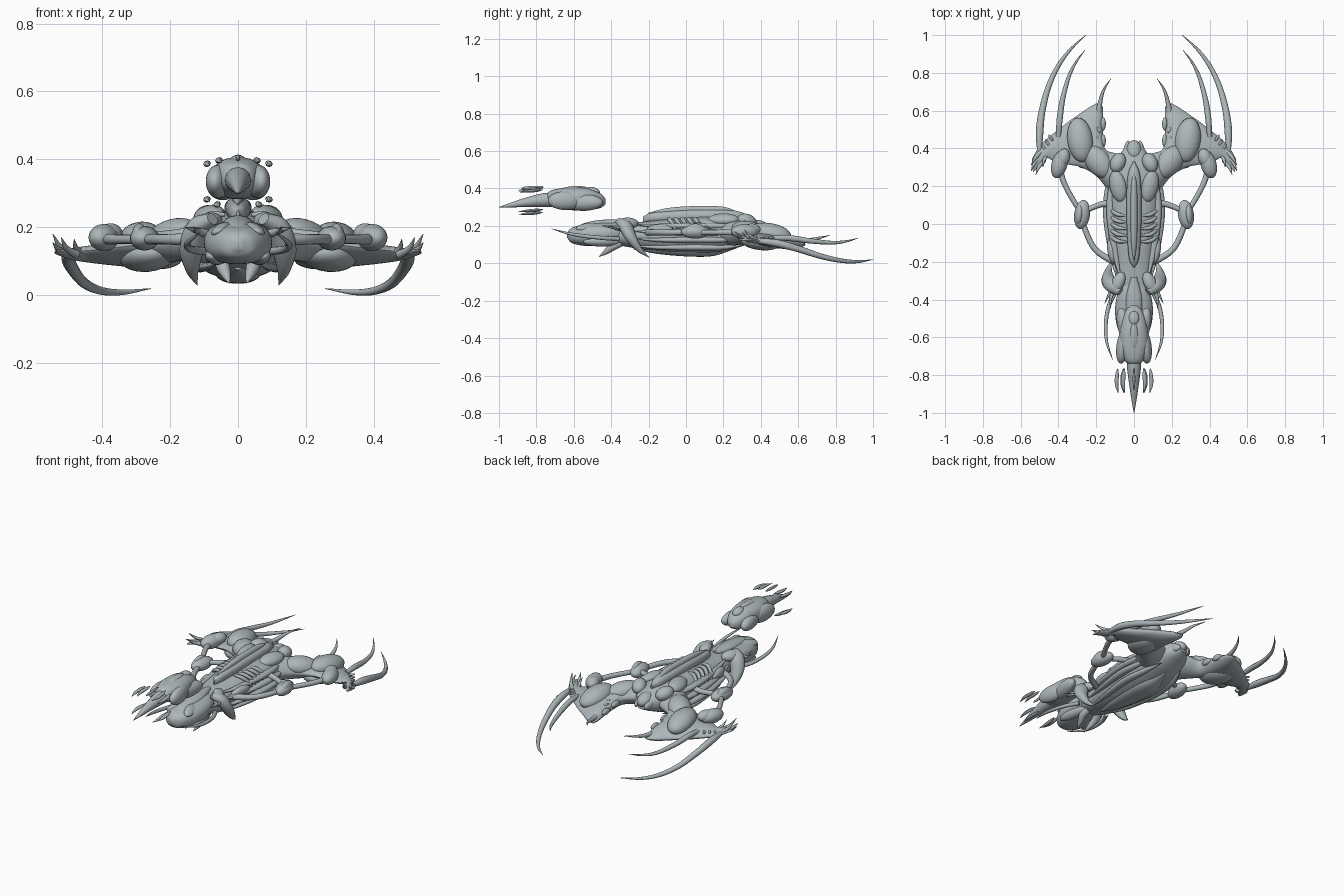
import bpy, bmesh, math
from mathutils import Vector, Euler

mat = bpy.data.materials.new("pale_grey_shell")
mat.diffuse_color = (0.42, 0.47, 0.49, 1)


def finish(name, bm, mirror):
    bmesh.ops.recalc_face_normals(bm, faces=bm.faces)
    me = bpy.data.meshes.new(name)
    bm.to_mesh(me)
    bm.free()
    me.materials.append(mat)
    ob = bpy.data.objects.new(name, me)
    bpy.context.collection.objects.link(ob)
    bpy.ops.object.select_all(action='DESELECT')
    ob.select_set(True)
    bpy.context.view_layer.objects.active = ob
    bpy.ops.object.shade_smooth_by_angle(angle=math.radians(50))
    if mirror:
        ob.modifiers.new("mirror", 'MIRROR').use_mirror_merge = False
    return ob


def spline(pts, n):
    """Catmull-Rom through tuples of any length"""
    P = [Vector(p) for p in pts]
    P = [P[0] * 2 - P[1]] + P + [P[-1] * 2 - P[-2]]
    out = []
    for i in range(1, len(P) - 2):
        a, b, c, d = P[i - 1:i + 3]
        for k in range(n):
            t = k / n
            out.append((b * 2 + (c - a) * t + (a * 2 - b * 5 + c * 4 - d) * t * t
                        + (b * 3 - a - c * 3 + d) * t ** 3) * 0.5)
    return out + [P[-2]]


def loft(name, rings, mirror=False):
    bm = bmesh.new()
    R = [[bm.verts.new(p) for p in r] for r in rings]
    n = len(R[0])
    for a, b in zip(R, R[1:]):
        for i in range(n):
            bm.faces.new((a[i], a[(i + 1) % n], b[(i + 1) % n], b[i]))
    bm.faces.new(R[0])
    bm.faces.new(R[-1])
    return finish(name, bm, mirror)


def sweep(name, pts, mirror=True, flat=1.0, seg=12, n=6):
    """Tapered horn or tube; pts are (x, y, z, radius), flat scales the height"""
    S = spline(pts, n)
    C = [Vector(s[:3]) for s in S]
    rings = []
    for i, s in enumerate(S):
        t = (C[min(i + 1, len(C) - 1)] - C[max(i - 1, 0)]).normalized()
        u = t.cross(Vector((0, 0, 1)))
        u = u.normalized() if u.length > 1e-3 else Vector((1, 0, 0))
        v = u.cross(t)
        r = max(s[3], 0.0008)
        rings.append([C[i] + u * r * math.cos(a) + v * r * flat * math.sin(a)
                      for a in (2 * math.pi * k / seg for k in range(seg))])
    return loft(name, rings, mirror)


def body(name, secs, n=6, seg=32, p=0.85):
    """Body along y; secs are (y, half width, bottom z, top z)"""
    rings = []
    for y, w, lo, hi in (list(s) for s in spline([s for s in secs], n)):
        w = max(w, 0.002)
        ring = []
        for k in range(seg):
            a = 2 * math.pi * k / seg
            c, s = math.cos(a), math.sin(a)
            ring.append((w * math.copysign(abs(c) ** p, c), y,
                         (lo + hi) / 2 + (hi - lo) / 2 * math.copysign(abs(s) ** p, s)))
        rings.append(ring)
    return loft(name, rings)


def egg(name, loc, size, rot=(0, 0, 0), mirror=True):
    """Ellipsoid with half sizes; rotation in degrees"""
    bm = bmesh.new()
    bmesh.ops.create_uvsphere(bm, u_segments=24, v_segments=14, radius=1)
    M = Euler([math.radians(a) for a in rot]).to_matrix()
    for v in bm.verts:
        v.co = Vector(loc) + M @ Vector((v.co.x * size[0], v.co.y * size[1], v.co.z * size[2]))
    return finish(name, bm, mirror)


# Main hull with head and tail
body("hull", [(-.42, .06, .12, .19), (-.35, .085, .095, .21), (-.2, .105, .07, .225),
              (0, .13, .05, .245), (.15, .14, .055, .25), (.28, .125, .085, .245),
              (.37, .075, .12, .225), (.43, .025, .15, .2)])
body("head", [(-.635, .012, .135, .165), (-.61, .055, .108, .19), (-.54, .09, .093, .21),
              (-.45, .1, .095, .218), (-.36, .085, .11, .22), (-.3, .05, .13, .21)])
body("head_crest", [(-.6, .006, .17, .19), (-.52, .035, .17, .222), (-.4, .045, .17, .235), (-.28, .015, .2, .23)])
body("keel", [(-.28, .01, .075, .1), (-.15, .05, .05, .12), (.02, .07, .036, .12),
              (.15, .06, .04, .12), (.27, .01, .08, .12)])
egg("tail_knob", (0, .39, .195), (.04, .055, .035), (-15, 0, 0), False)
egg("tail_spur", (.042, .385, .18), (.016, .06, .025), (-15, 0, 12))

# Nested dorsal ridge
body("dorsal_ridge", [(-.23, .004, .22, .25), (-.17, .028, .22, .272), (.05, .04, .22, .288),
                      (.25, .034, .22, .283), (.33, .005, .23, .26)])
body("dorsal_core", [(-.2, .003, .25, .27), (-.1, .015, .25, .295), (.05, .019, .25, .306),
                     (.2, .016, .25, .302), (.29, .003, .25, .27)])

# Ribs and side strakes
for i in range(5):
    y = -.08 + i * .035
    sweep("rib", [(.04, y - .015, .238, .006), (.085, y - .01, .235, .011),
                  (.12, y + .012, .205, .009), (.135, y + .03, .16, .003)], n=4, seg=8)
for i, (x, z) in enumerate([(.1, .2), (.118, .165), (.118, .125), (.09, .085)]):
    sweep("side_strake", [(x - .03, -.3, z + .01, .002), (x, -.15, z, .016), (x + .022, .05, z, .024),
                          (x + .012, .2, z, .02), (x - .02, .32, z + .015, .003)], flat=.7)

# Shoulder pads on the back
egg("upper_pad", (.085, .2, .235), (.045, .085, .03), (0, 18, -12))
egg("rear_pad", (.085, .325, .228), (.04, .055, .036), (-15, 12, 20))
egg("front_pad", (.085, -.31, .215), (.035, .06, .028), (0, 25, 25))
egg("flank_pad", (.115, -.14, .18), (.025, .07, .03), (0, 25, -8))

# Wings: leading and trailing points (x, y, z) and half thickness
wing = [(.06, .1, .16, .06, .36, .17, .075), (.13, .17, .16, .1, .375, .165, .065),
        (.2, .255, .155, .155, .4, .15, .052), (.28, .3, .15, .165, .5, .125, .045),
        (.35, .315, .142, .176, .64, .10, .04), (.41, .325, .135, .3, .575, .105, .032),
        (.465, .35, .13, .4, .5, .11, .024), (.5, .31, .128, .49, .425, .115, .015),
        (.535, .275, .13, .54, .345, .125, .005)]
rings = []
for s in spline(wing, 4):
    a, b, h = Vector(s[0:3]), Vector(s[3:6]), max(s[6], .002)
    ring = []
    for k in range(28):
        t = 2 * math.pi * k / 28
        p = (a + b) / 2 + (a - b) / 2 * math.cos(t)
        z = math.sin(t)
        p.z += h * math.copysign(abs(z) ** 1.3, z)
        ring.append(p)
    rings.append(ring)
loft("wing", rings, True)
egg("wing_dome", (.285, .445, .16), (.068, .12, .055), (-8, 0, -8))
egg("wing_underside_dome", (.27, .4, .115), (.08, .11, .045), (-6, 0, -15))
egg("wing_root_muscle", (.19, .33, .175), (.065, .1, .05), (-10, 10, -40))

# Oval studs on the wings
for i in range(3):
    egg("outer_stud", (.44 + .018 * i, .455 - .026 * i, .138 - .002 * i), (.007, .022, .006), (0, 10, -35))
    egg("inner_stud", (.19 + .008 * i, .5 - .035 * i, .152 + .009 * i), (.006, .022, .006), (-10, 0, -30))
for i in range(2):
    egg("wing_edge_bump", (.163, .53 - .09 * i, .13 + .012 * i), (.014, .035, .018))

# Spurs at the wing tips
for x, y, dx, dz in [(.5, .36, .045, .055), (.51, .33, .035, .03), (.49, .31, .03, .045), (.47, .35, .012, .04)]:
    sweep("tip_spur", [(x - .015, y + .03, .12, .013), (x + dx * .5, y - .01, .125 + dz * .3, .009),
                       (x + dx, y - .05, .125 + dz, .001)], seg=8)

# Long sweeping blades behind the wings
sweep("outer_blade", [(.5, .38, .12, .012), (.5, .48, .108, .02), (.488, .59, .08, .018), (.455, .72, .038, .015),
                      (.405, .83, .014, .012), (.34, .92, .009, .008), (.256, 1.0, .02, .001)])
sweep("inner_blade", [(.4, .46, .135, .012), (.394, .55, .135, .016), (.378, .66, .12, .014),
                      (.345, .78, .11, .01), (.305, .86, .118, .006), (.26, .92, .135, .001)])
sweep("wing_hook", [(.19, .57, .115, .016), (.18, .64, .12, .012), (.16, .71, .135, .007), (.122, .77, .15, .001)])

# Jointed arms
sweep("upper_arm", [(.4, .33, .165, .016), (.375, .23, .165, .015), (.33, .14, .165, .014), (.28, .06, .165, .014)])
sweep("lower_arm", [(.28, .06, .165, .014), (.255, -.04, .165, .015), (.2, -.14, .165, .016), (.09, -.21, .165, .018)])
sweep("arm_strut", [(.1, .1, .19, .022), (.17, .105, .18, .016), (.28, .06, .17, .013)])
egg("arm_shoulder", (.395, .315, .17), (.042, .075, .04), (0, 0, 15))
egg("arm_shoulder_cap", (.375, .35, .18), (.035, .05, .032), (0, 0, 15))
egg("arm_elbow", (.275, .05, .168), (.042, .078, .036), (0, 0, 8))
egg("arm_elbow_cap", (.29, .05, .178), (.022, .055, .034), (0, 0, 5))

# Fangs, whiskers and cheek spikes
sweep("large_fang", [(.075, -.36, .225, .022), (.115, -.325, .2, .04), (.135, -.295, .14, .038),
                     (.135, -.25, .075, .02), (.12, -.195, .03, .001)], flat=.8)
sweep("small_fang", [(.04, -.35, .11, .022), (.045, -.39, .09, .022), (.035, -.43, .06, .014), (.025, -.465, .035, .001)])
sweep("whisker", [(.1, -.36, .13, .012), (.135, -.44, .135, .011), (.15, -.54, .145, .01),
                  (.143, -.63, .16, .007), (.112, -.72, .185, .001)])
for k in range(2):
    sweep("cheek_spike", [(.08, -.3 - .03 * k, .18, .014), (.12, -.35 - .03 * k, .19, .01),
                          (.155 - .03 * k, -.42 - .03 * k, .2, .001)], seg=8)
egg("brow", (.05, -.53, .195), (.028, .06, .016), (10, 25, 18))
egg("jaw_plate", (.065, -.45, .115), (.03, .1, .025), (0, -20, 8))

# Floating pod with its spike
body("pod", [(-.75, .018, .32, .36), (-.72, .05, .305, .39), (-.63, .078, .285, .405),
             (-.53, .068, .285, .402), (-.46, .045, .295, .375), (-.43, .015, .315, .345)])
egg("pod_cheek", (.058, -.645, .335), (.035, .095, .05), (0, 0, 8))
egg("pod_lobe", (.045, -.55, .325), (.04, .11, .045), (0, 0, -14))
egg("pod_crown", (0, -.6, .395), (.024, .075, .018), (4, 0, 0), False)
egg("pod_crown_bead", (0, -.5, .385), (.028, .04, .022), (-12, 0, 0), False)
sweep("pod_spike", [(0, -.7, .34, .04), (0, -.77, .337, .036), (0, -.86, .325, .024), (0, -.94, .31, .012),
                    (0, -1.0, .3, .001)], mirror=False)

# Small floating blades around the spike
for x, z in [(.055, .395), (.09, .385), (.06, .265), (.09, .28)]:
    sweep("floating_blade", [(x - .004, -.765, z + .008, .002), (x, -.8, z + .004, .01),
                             (x + .002, -.85, z, .009), (x - .006, -.895, z - .004, .001)], seg=8, flat=.8)
egg("floating_top_blade", (0, -.82, .405), (.007, .06, .009), (3, 0, 0), False)
